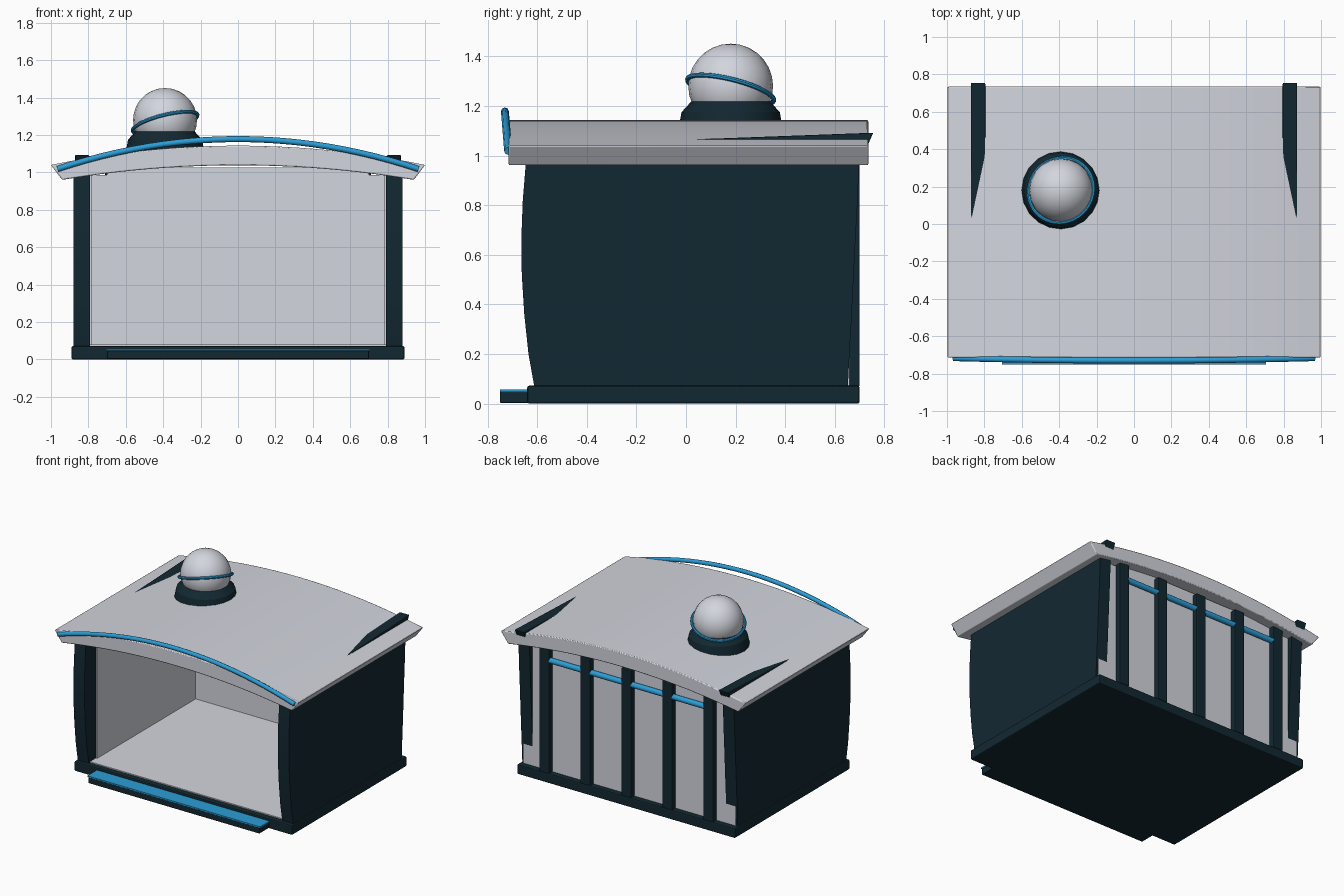
import bpy, bmesh, math
from mathutils import Vector

if "Cube" in bpy.data.objects:
    bpy.data.objects.remove(bpy.data.objects["Cube"])


def material(name, rgb):
    m = bpy.data.materials.new(name)
    m.diffuse_color = (*rgb, 1)
    m.use_nodes = True
    m.node_tree.nodes["Principled BSDF"].inputs["Base Color"].default_value = m.diffuse_color
    return m


GREY = material("pale_grey", (0.65, 0.67, 0.73))
DARK = material("dark_navy", (0.006, 0.021, 0.031))
BLUE = material("bright_blue", (0.025, 0.34, 0.68))


def finish(ob, name, mat, bevel=0, smooth=False):
    ob.name = name
    ob.data.materials.clear()
    ob.data.materials.append(mat)
    if bevel:
        mod = ob.modifiers.new("bevel", 'BEVEL')
        mod.width, mod.segments = bevel, 2
    if smooth:
        bpy.ops.object.select_all(action='DESELECT')
        ob.select_set(True)
        bpy.context.view_layer.objects.active = ob
        bpy.ops.object.shade_smooth_by_angle(angle=math.radians(35))
    return ob


def prism(name, mat, profile, axis, lo, hi, bevel=0, smooth=False):
    """Extrude a 2D profile along x (profile is y,z) or y (profile is x,z)."""
    def place(p, t):
        return (t, p[0], p[1]) if axis == 'x' else (p[0], t, p[1])
    bm = bmesh.new()
    a = [bm.verts.new(place(p, lo)) for p in profile]
    b = [bm.verts.new(place(p, hi)) for p in profile]
    n = len(profile)
    bm.faces.new(a)
    bm.faces.new(b[::-1])
    for i in range(n):
        j = (i + 1) % n
        bm.faces.new((a[i], b[i], b[j], a[j]))
    bmesh.ops.recalc_face_normals(bm, faces=bm.faces)
    me = bpy.data.meshes.new(name)
    bm.to_mesh(me)
    bm.free()
    ob = bpy.data.objects.new(name, me)
    bpy.context.collection.objects.link(ob)
    return finish(ob, name, mat, bevel, smooth)


def box(name, mat, x, y, z, bevel=0):
    prof = [(y[0], z[0]), (y[1], z[0]), (y[1], z[1]), (y[0], z[1])]
    return prism(name, mat, prof, 'x', x[0], x[1], bevel)


# Base, front step and floor
box("base", DARK, (-0.89, 0.89), (-0.64, 0.70), (0, 0.072), 0.008)
box("step", DARK, (-0.70, 0.70), (-0.75, -0.62), (0.003, 0.047), 0.004)
box("step_strip", BLUE, (-0.705, 0.705), (-0.75, -0.635), (0.047, 0.056))
box("floor", GREY, (-0.79, 0.79), (-0.60, 0.65), (0.06, 0.08))

# Bowed side walls with grey inner linings
front = [(-0.61, 0.06), (-0.635, 0.20), (-0.652, 0.36), (-0.662, 0.52),
         (-0.664, 0.66), (-0.658, 0.82), (-0.644, 0.99)]
back = [(0.698, 0.99), (0.692, 0.82), (0.683, 0.66), (0.675, 0.50),
        (0.667, 0.34), (0.658, 0.18), (0.652, 0.06)]
for side, s in (("left", -1), ("right", 1)):
    prism(side + "_wall", DARK, front + back, 'x',
          min(s * 0.79, s * 0.88), max(s * 0.79, s * 0.88), 0, True)
    box(side + "_lining", GREY, sorted((s * 0.78, s * 0.795)),
        (-0.53, 0.65), (0.07, 1.0))

# Back wall, ribs and rail
box("back_wall", GREY, (-0.865, 0.865), (0.62, 0.66), (0.06, 0.985))
box("back_wall_top", GREY, (-0.70, 0.70), (0.62, 0.66), (0.985, 1.025))
for i in range(5):
    x = (i - 2) * 0.335
    box("back_rib", DARK, (x - 0.04, x + 0.04), (0.65, 0.70), (0.07, 1.01), 0.005)
bpy.ops.mesh.primitive_cylinder_add(vertices=12, radius=0.02, depth=1.3,
                                    location=(0, 0.68, 0.90),
                                    rotation=(0, math.pi / 2, 0))
finish(bpy.context.object, "back_rail", BLUE, 0, True)

# Arched roof slab with undercut ends
N = 20
ts = [-1 + 2 * i / N for i in range(N + 1)]
roof = [(t, 1.143 - 0.103 * t * t) for t in ts]
roof += [(0.94 * t, 1.038 - 0.078 * t * t) for t in reversed(ts)]
prism("roof", GREY, roof, 'y', -0.715, 0.735, 0.006, True)

# Tilted fins emerging from the rear of the roof
fin = [(0.0, 1.02), (0.735, 1.047), (0.755, 1.092), (0.0, 1.064)]
for s in (-1, 1):
    prism("roof_fin", DARK, fin, 'x', min(s * 0.795, s * 0.872),
          max(s * 0.795, s * 0.872), 0.004)

# Blue arched tube along the front of the roof
cu = bpy.data.curves.new("front_trim", 'CURVE')
cu.dimensions = '3D'
cu.bevel_depth, cu.bevel_resolution = 0.016, 2
cu.use_fill_caps = True
sp = cu.splines.new('POLY')
sp.points.add(24)
for i, p in enumerate(sp.points):
    x = 0.965 * (i / 12 - 1)
    k = (x / 0.965) ** 2
    p.co = (x, -0.73 + 0.013 * k, 1.178 - 0.16 * k, 1)
sp.use_smooth = True
trim = bpy.data.objects.new("front_trim", cu)
bpy.context.collection.objects.link(trim)
trim.data.materials.append(BLUE)

# Flared collar, globe and tilted ring on the roof
cx, cy = -0.39, 0.18
for r1, r2, z0, z1 in ((0.212, 0.198, 1.10, 1.175), (0.198, 0.155, 1.175, 1.222)):
    bpy.ops.mesh.primitive_cone_add(vertices=20, radius1=r1, radius2=r2, depth=z1 - z0,
                                    location=(cx, cy, (z0 + z1) / 2))
    finish(bpy.context.object, "globe_collar", DARK, 0, True)
bpy.ops.mesh.primitive_uv_sphere_add(segments=20, ring_count=14, radius=0.171,
                                     location=(cx, cy, 1.28))
finish(bpy.context.object, "globe", GREY, 0, True)
tilt = Vector((-0.25, 0.25, 1)).to_track_quat('Z', 'Y').to_euler()
bpy.ops.mesh.primitive_torus_add(major_segments=40, minor_segments=8,
                                 major_radius=0.179, minor_radius=0.01,
                                 location=(cx, cy, 1.265), rotation=tilt)
finish(bpy.context.object, "globe_ring", BLUE, 0, True)
